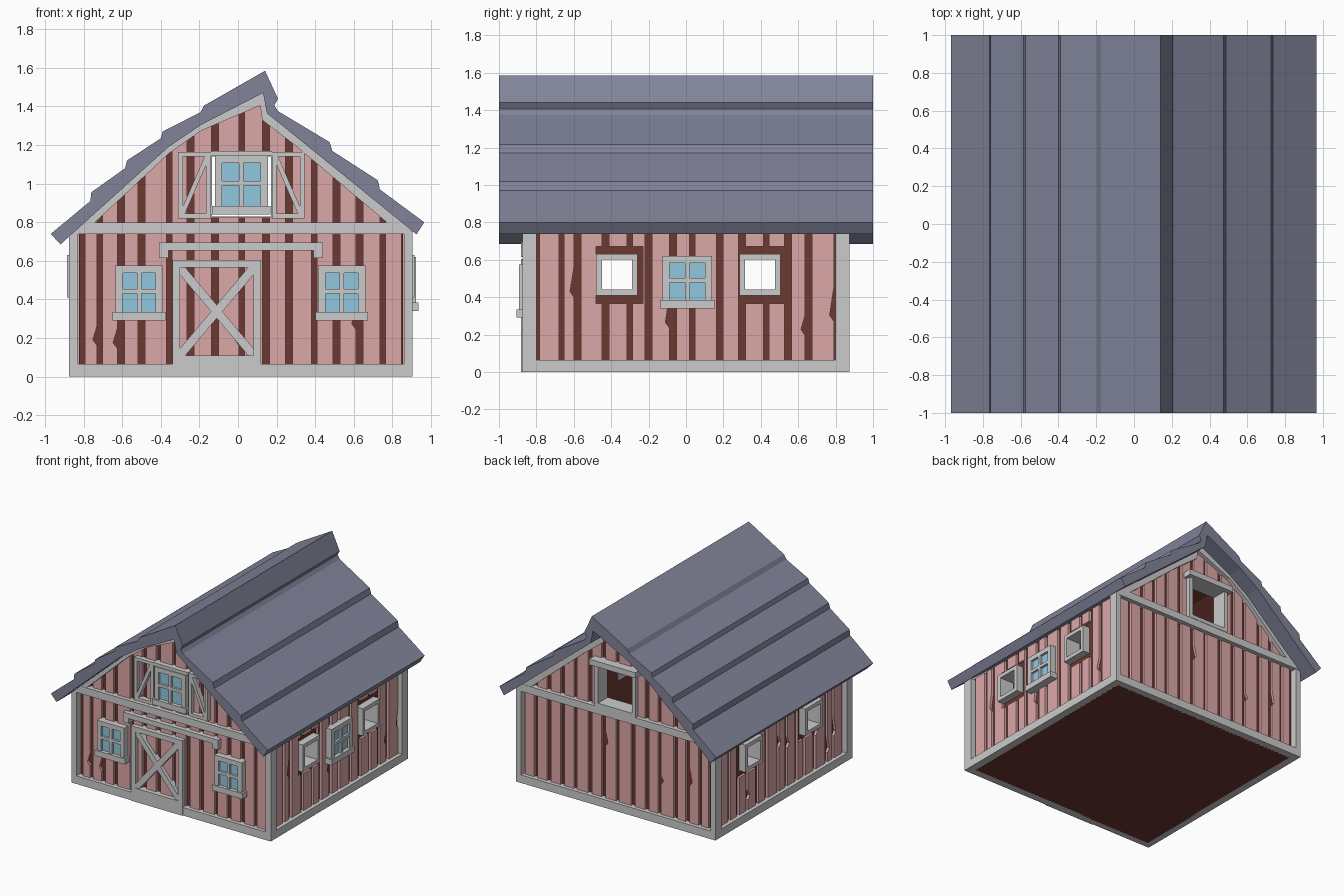
import bpy, bmesh, random
from mathutils import Vector

if "Cube" in bpy.data.objects:
    bpy.data.objects.remove(bpy.data.objects["Cube"])

random.seed(4)


def material(name, rgb):
    m = bpy.data.materials.new(name)
    m.diffuse_color = (*rgb, 1)
    m.use_nodes = True
    m.node_tree.nodes["Principled BSDF"].inputs["Base Color"].default_value = m.diffuse_color
    return m


PINK = material("plank_paint", (0.72, 0.39, 0.39))
DARK = material("dark_wood", (0.15, 0.04, 0.032))
SLATE = material("roof_slate", (0.22, 0.23, 0.32))
GLASS = material("glass", (0.28, 0.58, 0.74))

# Each wall maps (along, up, outward from the core wall) to world space
WALLS = {
    "front": lambda u, z, o: (u, -0.825 - o, z),
    "back": lambda u, z, o: (u, 0.825 + o, z),
    "right": lambda u, z, o: (0.855 + o, u, z),
    "left": lambda u, z, o: (-0.825 - o, u, z),
}


def slab(name, wall, polys, o0, o1, mat=None):
    """Extrude flat outlines drawn on a wall into one object."""
    bm = bmesh.new()
    for poly in polys:
        a = [bm.verts.new(WALLS[wall](u, z, o0)) for u, z in poly]
        b = [bm.verts.new(WALLS[wall](u, z, o1)) for u, z in poly]
        bm.faces.new(a)
        bm.faces.new(b[::-1])
        for i in range(len(a)):
            j = (i + 1) % len(a)
            bm.faces.new((a[i], b[i], b[j], a[j]))
    bmesh.ops.recalc_face_normals(bm, faces=bm.faces)
    me = bpy.data.meshes.new(name)
    bm.to_mesh(me)
    bm.free()
    ob = bpy.data.objects.new(name, me)
    bpy.context.collection.objects.link(ob)
    if mat:
        me.materials.append(mat)
    return ob


def rect(u0, u1, z0, z1):
    return [(u0, z0), (u1, z0), (u1, z1), (u0, z1)]


def ring(u0, u1, z0, z1, w):
    return [rect(u0, u0 + w, z0, z1), rect(u1 - w, u1, z0, z1),
            rect(u0 + w, u1 - w, z0, z0 + w), rect(u0 + w, u1 - w, z1 - w, z1)]


def bar(p, q, w):
    p, q = Vector(p), Vector(q)
    n = (q - p).orthogonal().normalized() * w / 2
    return [tuple(v) for v in (p + n, q + n, q - n, p - n)]


def cut(ob, cutter):
    m = ob.modifiers.new("opening", 'BOOLEAN')
    m.operation, m.solver, m.object = 'DIFFERENCE', 'EXACT', cutter
    cutter.hide_render = True
    cutter.hide_viewport = True


# Roof: stepped profile run along the whole depth
under = [(-0.36, 1.19), (-0.19, 1.305), (0.13, 1.47), (0.15, 1.365)]
roof = [(-0.97, 0.74), (-0.765, 0.91), (-0.76, 0.955), (-0.585, 1.08), (-0.575, 1.12),
        (-0.4, 1.235), (-0.39, 1.27), (-0.195, 1.37), (-0.175, 1.405), (0.14, 1.585),
        (0.207, 1.44), (0.188, 1.405), (0.208, 1.375), (0.475, 1.215), (0.488, 1.17),
        (0.725, 1.017), (0.735, 0.97), (0.965, 0.80), (0.925, 0.737)]
slab("roof", "front", [roof + under[::-1] + [(-0.92, 0.685)]], 0.175, -1.825, SLATE)

# Hollow dark core with through openings
core = slab("wall_core", "front", [[(-0.825, 0), (0.855, 0), (0.855, 0.77), (0.15, 1.35),
            (0.13, 1.455), (-0.19, 1.295), (-0.36, 1.18), (-0.825, 0.76)]], 0, -1.65, DARK)
room = slab("room_cutter", "front", [[(-0.765, 0.05), (0.795, 0.05), (0.795, 0.76), (0.12, 1.3),
            (-0.18, 1.23), (-0.34, 1.12), (-0.765, 0.74)]], -0.06, -1.59, DARK)
gable_hole = slab("gable_cutter", "front", [rect(-0.14, 0.175, 0.825, 1.145)], 0.3, -2, DARK)
SIDE_HOLES = [(-0.48, -0.26), (0.285, 0.505)]
side_hole = slab("side_cutter", "right",
                 [rect(a + 0.02, b - 0.02, 0.43, 0.61) for a, b in SIDE_HOLES], 0.3, -2, DARK)
side_gap = slab("side_plank_cutter", "right",
                [rect(a, b + 0.03, 0.365, 0.67) for a, b in SIDE_HOLES], 0.3, -2, DARK)
for c in (room, gable_hole, side_hole):
    cut(core, c)

# Planks with gaps and a few chipped edges
ROOFLINE = [(-0.88, 0.74)] + under + [(0.91, 0.755)]


def gable_top(x):
    for (xa, za), (xb, zb) in zip(ROOFLINE, ROOFLINE[1:]):
        if xa <= x <= xb:
            return za + (zb - za) * (x - xa) / (xb - xa) - 0.02


def planks(wall, gaps, top, cutter):
    polys = []
    for i, (a, b) in enumerate(zip(gaps, gaps[1:])):
        u0, u1 = a + 0.018, b - (0.018 if i % 3 else 0.01)
        edge = []
        if random.random() < 0.4:
            z = random.uniform(0.15, 0.55)
            edge = [(u1, z - 0.03), (u1 - 0.022, z), (u1, z + random.uniform(0.02, 0.15))]
        polys.append([(u0, 0.03), (u1, 0.03)] + edge + [(u1, top(u1)), (u0, top(u0))])
    cut(slab(wall + "_planks", wall, polys, -0.01, 0.02, PINK), cutter)


END_GAPS = [-0.81, -0.72, -0.607, -0.5, -0.36, -0.245, -0.12, 0.015, 0.145,
            0.265, 0.39, 0.51, 0.63, 0.745, 0.865]
SIDE_GAPS = [-0.8, -0.67, -0.58, -0.43, -0.305, -0.2, -0.07, 0.03, 0.18,
             0.3, 0.425, 0.545, 0.655, 0.8]
for wall in ("front", "back"):
    planks(wall, END_GAPS, gable_top, gable_hole)
    # Corner posts, base board, cross beam and gable edging
    band = [(-0.875, 0.74)] + under + [(0.905, 0.755), (0.77, 0.80), (0.3, 1.195), (0.125, 1.33),
            (0.115, 1.405), (-0.19, 1.275), (-0.36, 1.155), (-0.74, 0.80)]
    slab(wall + "_posts", wall, [rect(-0.875, -0.83, 0, 0.745), rect(0.86, 0.905, 0, 0.755)], -0.025, 0.05)
    slab(wall + "_base", wall, [rect(-0.83, 0.86, 0, 0.065)], -0.01, 0.05)
    slab(wall + "_beam", wall, [rect(-0.865, 0.895, 0.74, 0.80)], -0.01, 0.052)
    slab(wall + "_gable_trim", wall, [band], -0.01, 0.05)
for wall in ("left", "right"):
    planks(wall, SIDE_GAPS, lambda u: 0.76, side_gap)
    slab(wall + "_base", wall, [rect(-0.84, 0.84, 0, 0.065)], -0.01, 0.05)
    for a, b in SIDE_HOLES:
        slab(wall + "_open_frame", wall, ring(a, b, 0.41, 0.63, 0.03), -0.07, 0.06)


# Glazed windows with glazing bars and sill
def window(wall, u0, u1, z0, z1, o=0.0):
    um, zm = (u0 + u1) / 2, (z0 + z1) / 2 + 0.01
    bars = ring(u0, u1, z0, z1, 0.038) + [rect(um - 0.012, um + 0.012, z0, z1),
                                         rect(u0, u1, zm - 0.012, zm + 0.012)]
    slab(wall + "_window_frame", wall, bars, o, 0.068)
    slab(wall + "_window_glass", wall, [rect(u0 + 0.01, u1 - 0.01, z0 + 0.01, z1 - 0.01)], o + 0.01, 0.05, GLASS)
    slab(wall + "_window_sill", wall, [rect(u0 - 0.014, u1 + 0.014, z0, z0 + 0.045)], o, 0.08)


window("front", -0.635, -0.39, 0.29, 0.575)
window("front", 0.415, 0.66, 0.29, 0.575)
window("front", -0.12, 0.155, 0.84, 1.145, -0.03)
window("right", -0.125, 0.14, 0.34, 0.62)

# Gable shutters and lintel
for a, b, p, q in ((-0.31, -0.14, (-0.29, 0.84), (-0.16, 1.14)),
                   (0.175, 0.345, (0.325, 0.84), (0.195, 1.14))):
    slab("shutter", "front", ring(a, b, 0.82, 1.165, 0.025) + [bar(p, q, 0.025)], 0.01, 0.055)
slab("gable_lintel", "front", [rect(-0.14, 0.175, 1.145, 1.17)], 0, 0.06)

# Rear loft opening
slab("loft_frame", "back", ring(-0.165, 0.2, 0.8, 1.17, 0.03), -0.07, 0.055)
slab("loft_hood", "back", [rect(-0.19, 0.225, 1.14, 1.185)], 0, 0.09)

# Barn door with cross bracing and sliding rail
door = [rect(-0.34, -0.30, 0, 0.605), rect(0.08, 0.12, 0, 0.605),
        rect(-0.30, 0.08, 0, 0.11), rect(-0.30, 0.08, 0.565, 0.605)]
slab("door_frame", "front", door, 0, 0.056)
slab("door_brace", "front", [bar((-0.31, 0.1), (0.09, 0.575), 0.045)], 0, 0.05)
slab("door_brace", "front", [bar((-0.31, 0.575), (0.09, 0.1), 0.045)], 0, 0.048)
slab("door_rail", "front", [[(-0.41, 0.615), (-0.36, 0.615), (-0.36, 0.655), (0.39, 0.655),
     (0.39, 0.615), (0.44, 0.615), (0.44, 0.695), (-0.41, 0.695)]], 0, 0.056)
